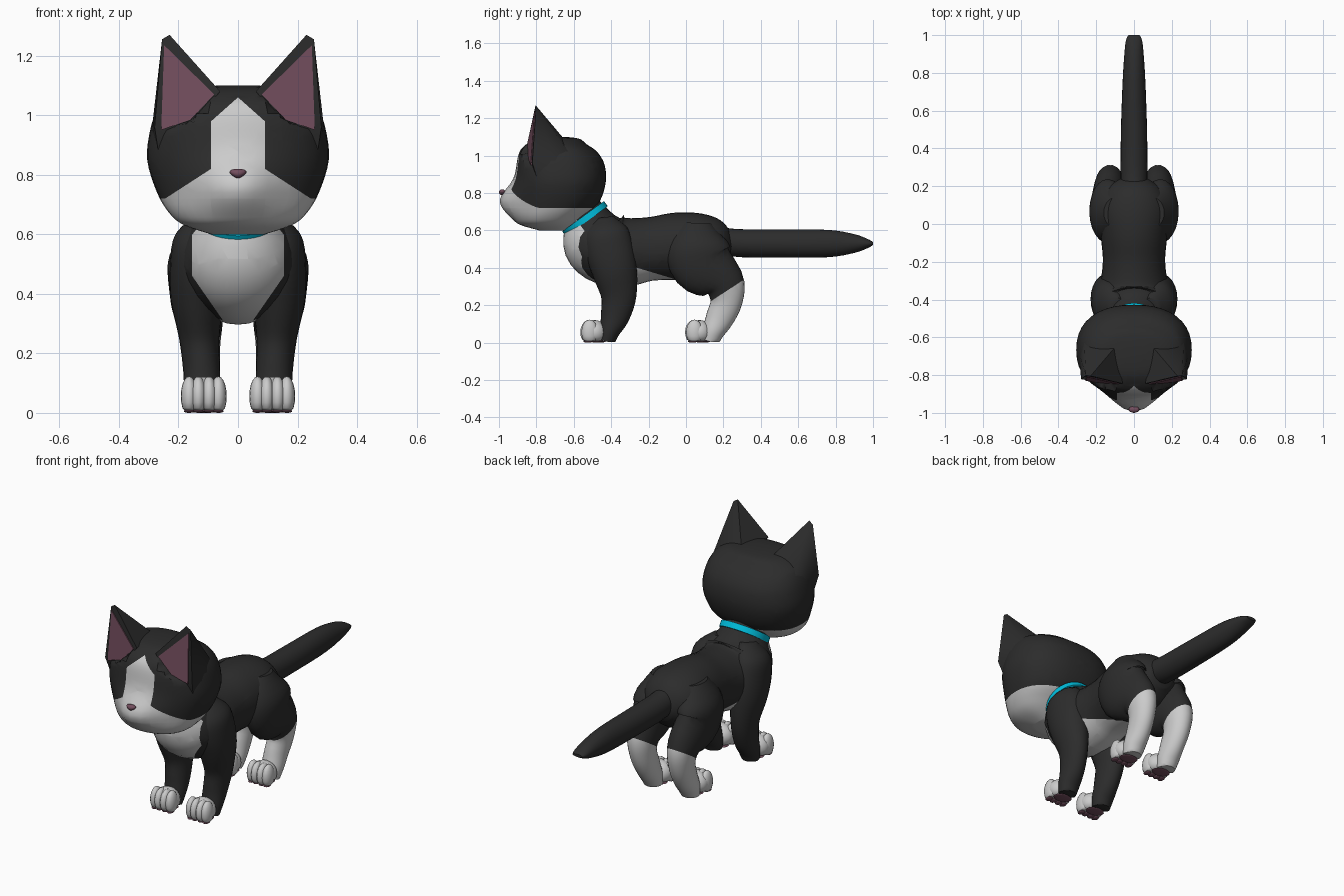
import bpy, bmesh, math
from mathutils import Vector, Matrix

cube = bpy.data.objects.get("Cube")
if cube:
    bpy.data.objects.remove(cube, do_unlink=True)


def material(name, r, g, b):
    m = bpy.data.materials.new(name)
    m.use_nodes = True
    m.diffuse_color = (r, g, b, 1)
    m.node_tree.nodes["Principled BSDF"].inputs["Base Color"].default_value = (r, g, b, 1)
    return m


BLACK = material("black_fur", .025, .025, .025)
WHITE = material("white_fur", .6, .6, .6)
PINK = material("mauve_skin", .17, .075, .11)
BLUE = material("collar_blue", 0, .5, .7)


def finish(name, bm, mats, rule=None, floor=.004, angle=45):
    """Rest the mesh on the floor, paint it by rule and make the object."""
    for v in bm.verts:
        v.co.z = max(v.co.z, floor)
    bmesh.ops.recalc_face_normals(bm, faces=bm.faces[:])
    if rule:
        for f in bm.faces:
            f.material_index = int(rule(f.calc_center_median()))
    me = bpy.data.meshes.new(name)
    bm.to_mesh(me)
    bm.free()
    for m in mats:
        me.materials.append(m)
    ob = bpy.data.objects.new(name, me)
    bpy.context.collection.objects.link(ob)
    bpy.ops.object.select_all(action='DESELECT')
    ob.select_set(True)
    bpy.context.view_layer.objects.active = ob
    bpy.ops.object.shade_smooth_by_angle(angle=math.radians(angle))


def spline(pts, steps):
    """Smooth curve through stations of any number of values."""
    pts = [Vector(p) for p in pts]
    out = []
    for i in range(len(pts) - 1):
        a, b = pts[max(i - 1, 0)], pts[i]
        c, d = pts[i + 1], pts[min(i + 2, len(pts) - 1)]
        for k in range(steps):
            t = k / steps
            out.append(.5 * (2 * b + (c - a) * t + (2 * a - 5 * b + 4 * c - d) * t ** 2
                             + (3 * b - a - 3 * c + d) * t ** 3))
    return out + [pts[-1]]


def tube(stations, steps=4, seg=24, side=1, axis=None, power=1):
    """Loft ellipses; a station is x, y, z, half width, half depth."""
    bm = bmesh.new()
    st = spline(stations, steps)
    rings = []
    for i, s in enumerate(st):
        a, b = st[max(i - 1, 0)], st[min(i + 1, len(st) - 1)]
        t = axis or Vector((0, b[1] - a[1], b[2] - a[2])).normalized()
        n = Vector((0, t.z, -t.y))
        ring = []
        for k in range(seg):
            w = 2 * math.pi * k / seg
            u, v = (math.copysign(abs(q) ** power, q) for q in (math.cos(w), math.sin(w)))
            co = Vector(s[:3]) + Vector((s[3] * u, 0, 0)) + n * s[4] * v
            co.x *= side
            ring.append(bm.verts.new(co))
        rings.append(ring)
    for p, q in zip(rings, rings[1:]):
        for k in range(seg):
            j = (k + 1) % seg
            bm.faces.new((p[k], p[j], q[j], q[k]))
    bm.faces.new(rings[0])
    bm.faces.new(rings[-1])
    return bm


def cut(bm, co, no):
    bmesh.ops.bisect_plane(bm, geom=bm.verts[:] + bm.edges[:] + bm.faces[:],
                           plane_co=co, plane_no=no)


def cut_line(bm, x1, z1, x2, z2):
    """Cut straight through along a front-view line, on both sides."""
    for s in (1, -1):
        cut(bm, (s * x1, 0, z1), (s * (z2 - z1), 0, x1 - x2))


def ball(bm, co, r):
    bmesh.ops.create_uvsphere(bm, u_segments=16, v_segments=10, radius=1,
                              matrix=Matrix.Translation(co) @ Matrix.Diagonal((*r, 1)))


def hull(points):
    bm = bmesh.new()
    for p in points:
        bm.verts.new(p)
    bmesh.ops.convex_hull(bm, input=bm.verts[:])
    return bm


# Torso with white bib and belly
neck = Vector((0, -.54, .662))
front_up = Vector((0, .809, .588))
bm = tube([(0, -.58, .72, .11, .11), (0, -.54, .665, .125, .125), (0, -.475, .545, .195, .192),
           (0, -.36, .485, .185, .19), (0, -.2, .5, .165, .17), (0, -.05, .515, .178, .18),
           (0, .08, .52, .19, .17), (0, .18, .51, .15, .135), (0, .24, .5, .07, .06)], 5, 32)
cut_line(bm, .05, .31, .155, .461)
cut_line(bm, .155, .4, .155, .6)
cut(bm, (0, -.26, .4), (0, .3, 1))
cut(bm, (0, -.42, 0), (0, 1, 0))
cut(bm, neck - front_up * .04, front_up)


def torso_white(c):
    if c.y < -.42:
        return (abs(c.x) < min(.155, .05 + .695 * (c.z - .31))
                and (c - neck).dot(front_up) < -.04)
    return c.z < .4 - .3 * (c.y + .26)


finish("torso", bm, [BLACK, WHITE], torso_white)

# Tail
finish("tail", tube([(0, .12, .57, .065, .065), (0, .25, .535, .071, .074),
                     (0, .5, .53, .069, .075), (0, .76, .53, .06, .073), (0, .9, .53, .051, .05),
                     (0, .97, .53, .043, .025), (0, 1, .53, .03, .008)]), [BLACK])

# Collar, tilted around the neck
tilt = Vector((0, .588, -.809))
finish("collar", tube([(*(neck + tilt * d), .137, .138) for d in (-.017, .017)], 1, 32), [BLUE])


# Head
def ear_plane(x, z):
    return -.8 - .08 * (1.27 - z) - .15 * (.26 - x)


rows = [(.6, .09, -.78, -.64), (.63, .18, -.87, -.6), (.67, .23, -.895, -.55),
        (.74, .272, -.9, -.47), (.85, .305, -.905, -.43), (.95, .295, -.905, -.435),
        (1.02, .27, -.89, -.475), (1.06, .235, -.855, -.53), (1.09, .16, -.8, -.57),
        (1.1, .06, -.73, -.64)]
bm = tube([(0, (f + b) / 2, z, w, (b - f) / 2) for z, w, f, b in rows], 4, 40,
          axis=Vector((0, 0, 1)), power=.87)
# Muzzle swelling
for v in bm.verts:
    x, y, z = v.co
    front = min(1, max(0, (-.67 - y) / .2))
    v.co.y -= .095 * front * math.exp(-(x / .13) ** 2 - ((z - .755) / .095) ** 2)
# Edges of the blaze, the cheeks and the ear hollows
for line in ((0, 1.06, .09, .98), (.09, .8, .09, 1), (.09, .82, .26, .71),
             (.08, 1.07, .16, .985), (.16, .985, .26, .95)):
    cut_line(bm, *line)
cut(bm, (0, 0, .72), (0, 0, 1))
cut(bm, (0, -.5, 0), (0, 1, 0))
for v in bm.verts:
    x, y, z = abs(v.co.x), v.co.y, v.co.z
    if z > max(1.07 - (x - .08) * 1.0625, .985 - (x - .16) * .35) - .0005:
        if y < -.7:
            v.co.y = max(y, ear_plane(x, z) + .01)


def head_white(c):
    x = abs(c.x)
    if c.z < .72:
        return c.y < -.5
    if c.y > -.7:
        return False
    return c.z < .82 - (x - .09) * .647 if x > .09 else c.z < 1.06 - x * .889


finish("head", bm, [BLACK, WHITE], head_white)

# Nose, broad above and narrow below
bm = bmesh.new()
ball(bm, (0, -.982, .804), (.026, .018, .016))
for v in bm.verts:
    v.co.x *= 1 + (v.co.z - .804) * 30
finish("nose", bm, [PINK])

for side, label in ((1, "left"), (-1, "right")):
    # Ear running down into the cheek, with its lining
    rim = [(.23, 1.27), (.255, 1.255), (.06, 1.08), (.15, .97), (.28, .96)]
    pts = [(side * x, ear_plane(x, z), z) for x, z in rim]
    pts += [(side * x, y, z) for x, y, z in ((.265, -.79, .86), (.292, -.68, .93),
                                             (.265, -.6, .98), (.09, -.64, 1.075))]
    finish(label + "_ear", hull(pts), [BLACK], angle=60)
    lining = [(.248, 1.235), (.08, 1.07), (.16, .985), (.258, .95)]
    finish(label + "_ear_lining", hull([(side * x, ear_plane(x, z) + d, z)
                                        for x, z in lining for d in (-.005, .003)]), [PINK])

    # Front leg
    finish(label + "_front_leg", tube([
        (.12, -.425, .006, .05, .045), (.12, -.41, .06, .06, .055), (.122, -.38, .14, .062, .077),
        (.13, -.36, .25, .068, .095), (.138, -.38, .38, .088, .12), (.14, -.41, .5, .088, .13),
        (.125, -.43, .6, .085, .115), (.09, -.44, .67, .04, .05)], side=side), [BLACK])

    # Hind leg, white below the hock
    bm = tube([
        (.12, .125, .006, .05, .05), (.12, .145, .06, .06, .06), (.12, .18, .13, .06, .075),
        (.125, .215, .22, .065, .086), (.13, .2, .32, .08, .115), (.14, .09, .42, .092, .17),
        (.13, .06, .53, .1, .16), (.1, .06, .64, .06, .08)], side=side)
    cut(bm, (0, .13, .22), (0, -.65, 1))
    finish(label + "_hind_leg", bm, [BLACK, WHITE],
           lambda c: c.z < .22 + .65 * (c.y - .13))

    # Paws with four toes, and pads beneath
    for place, shift in (("front", 0), ("hind", .56)):
        paw, pads = bmesh.new(), bmesh.new()
        ball(paw, (side * .115, shift - .488, .055), (.074, .066, .066))
        ball(pads, (side * .115, shift - .47, .006), (.055, .04, .006))
        for off in (-.049, -.018, .018, .049):
            x = side * (.115 + off)
            reach = .05 if abs(off) < .03 else .044
            ball(paw, (x, shift - .515, .056), (.028, reach, .067))
            ball(pads, (x, shift - .525, .006), (.018, .024, .006))
        finish(f"{label}_{place}_paw", paw, [WHITE], floor=.009)
        finish(f"{label}_{place}_pads", pads, [PINK], floor=0)
